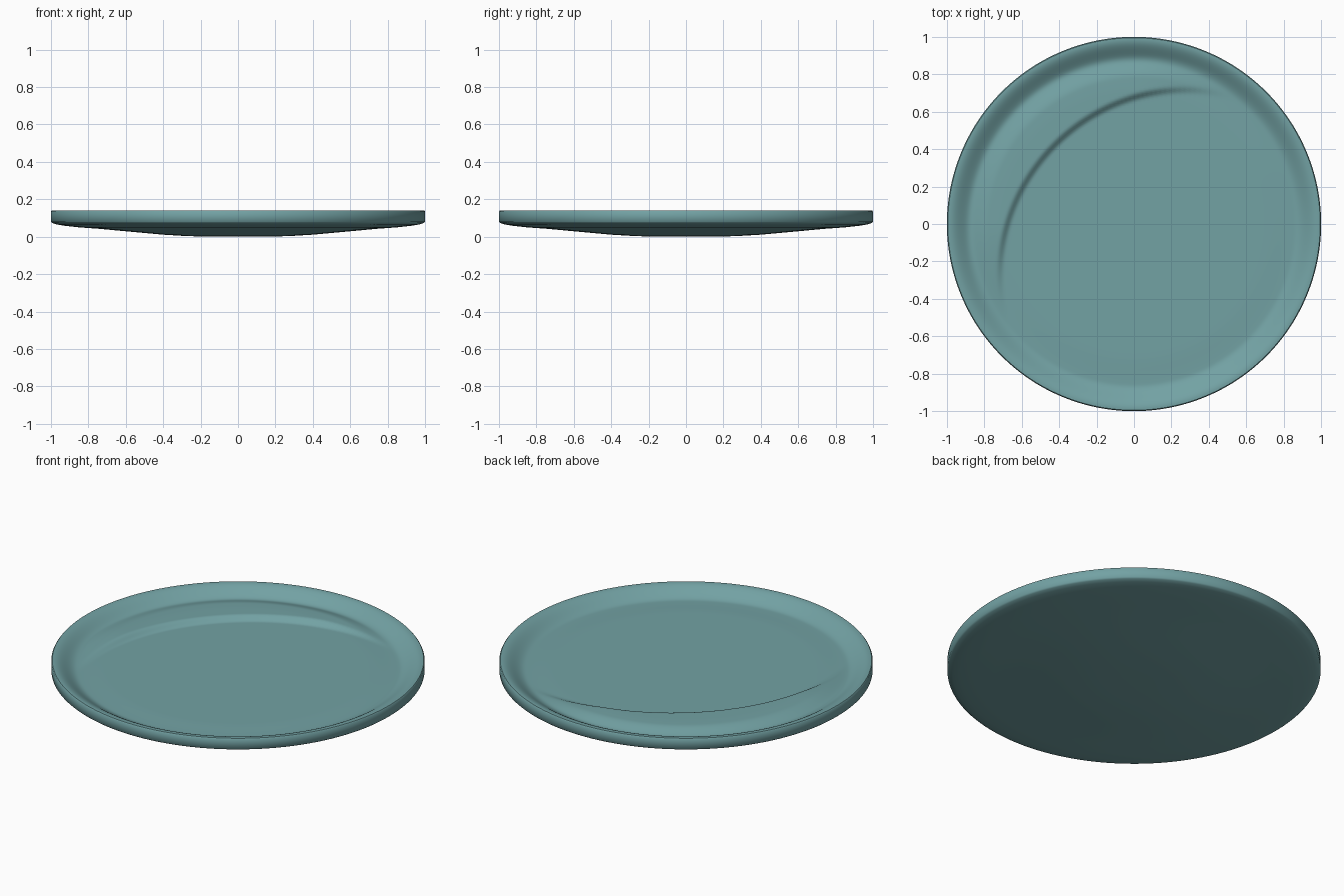
import bpy, bmesh, math

if "Cube" in bpy.data.objects:
    bpy.data.objects.remove(bpy.data.objects["Cube"])

SEG = 192


def smooth(a, b, x):
    t = max(0.0, min(1.0, (x - a) / (b - a)))
    return t * t * (3 - 2 * t)


def top_height(r, ang):
    """Dish surface: lip, groove, flat floor, and a raised crescent at the back left."""
    z = 0.088 + 0.052 * smooth(0.86, 0.985, r)           # floor rising to the lip
    z += 0.004 * (1 - smooth(0.7, 0.86, r))              # faint groove round the floor
    d = abs(math.degrees((ang - math.radians(135) + math.pi) % (2 * math.pi) - math.pi))
    fade = 1 - smooth(45, 88, d)
    inner = 0.60 + 0.23 * (d / 77) ** 2                  # step edge of the crescent
    outer = 0.84 + 0.03 * (d / 77) ** 2
    z += 0.026 * fade * smooth(inner - 0.025, inner + 0.02, r) * (1 - smooth(outer - 0.07, outer + 0.05, r))
    return z


# underside profile, from the rim to the centre (radius, z)
under = [(1.0, 0.134), (1.0, 0.08), (0.992, 0.073), (0.97, 0.066), (0.93, 0.059),
         (0.85, 0.050), (0.75, 0.043), (0.62, 0.031), (0.5, 0.020), (0.4, 0.011),
         (0.3, 0.005), (0.2, 0.001), (0.1, 0.0)]
top_radii = ([0.1, 0.25, 0.4, 0.5] + [0.54 + 0.01 * i for i in range(45)]
             + [0.985, 0.995])

bm = bmesh.new()
rings = []


def add_ring(r, height):
    ring = []
    for i in range(SEG):
        a = 2 * math.pi * i / SEG
        ring.append(bm.verts.new((r * math.cos(a), r * math.sin(a), height(r, a))))
    rings.append(ring)


for r in top_radii:
    add_ring(r, top_height)
for r, z in under:
    add_ring(r, lambda _r, _a, z=z: z)

for a, b in zip(rings, rings[1:]):
    for i in range(SEG):
        j = (i + 1) % SEG
        bm.faces.new((a[i], b[i], b[j], a[j]))
# centre caps
bm.faces.new(rings[0])
bm.faces.new(list(reversed(rings[-1])))
bmesh.ops.recalc_face_normals(bm, faces=bm.faces)

mesh = bpy.data.meshes.new("plate")
bm.to_mesh(mesh)
bm.free()
plate = bpy.data.objects.new("plate", mesh)
bpy.context.collection.objects.link(plate)

# glaze colour
glaze = bpy.data.materials.new("grey teal")
glaze.diffuse_color = (0.17, 0.36, 0.37, 1)
glaze.use_nodes = True
glaze.node_tree.nodes["Principled BSDF"].inputs["Base Color"].default_value = glaze.diffuse_color
mesh.materials.append(glaze)

bpy.context.view_layer.objects.active = plate
plate.select_set(True)
bpy.ops.object.shade_smooth_by_angle(angle=math.radians(50))
